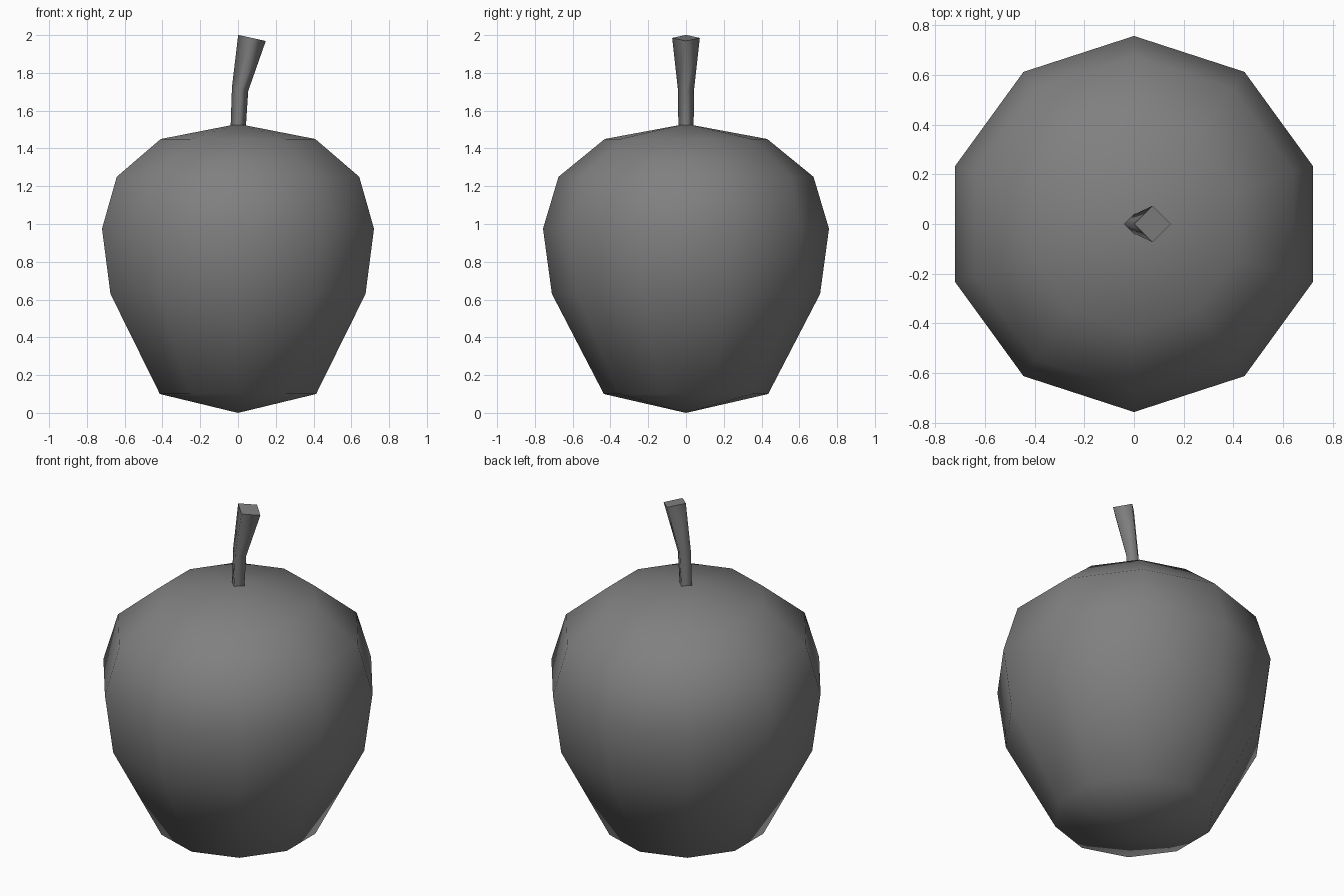
import bpy, bmesh
from math import sin, cos, tau
from mathutils import Vector

cube = bpy.data.objects.get("Cube")
if cube:
    bpy.data.objects.remove(cube)

# One plain grey for the whole fruit
grey = bpy.data.materials.new("matte_grey")
grey.use_nodes = True
colour = (0.216, 0.216, 0.216, 1)
grey.diffuse_color = colour
grey.node_tree.nodes["Principled BSDF"].inputs["Base Color"].default_value = colour


def ring(bm, sides, centre, radius, tilt=0.0, start=0.25):
    """Ring of vertices; tilt is the fall in z per unit of x."""
    verts = []
    for i in range(sides):
        a = tau * (i / sides + start)
        x, y = radius * cos(a), radius * sin(a)
        verts.append(bm.verts.new(Vector(centre) + Vector((x, y, -tilt * x))))
    return verts


def bridge(bm, low, high):
    n = len(low)
    for i in range(n):
        j = (i + 1) % n
        bm.faces.new((low[i], low[j], high[j], high[i]))


def finish(bm, name, flat=()):
    bmesh.ops.recalc_face_normals(bm, faces=bm.faces[:])
    for face in bm.faces:
        face.smooth = face not in flat
    for face in flat:
        for edge in face.edges:
            edge.smooth = False
    mesh = bpy.data.meshes.new(name)
    bm.to_mesh(mesh)
    bm.free()
    mesh.materials.append(grey)
    obj = bpy.data.objects.new(name, mesh)
    bpy.context.collection.objects.link(obj)


# Fruit body: ten-sided turned profile closed by a point at each end
SIDES = 10
profile = [(0.435, 0.10), (0.71, 0.63), (0.757, 0.975), (0.675, 1.25), (0.43, 1.45)]
bm = bmesh.new()
rings = [ring(bm, SIDES, (0, 0, z), r) for r, z in profile]
for low, high in zip(rings, rings[1:]):
    bridge(bm, low, high)
for z, loop in ((0.0, rings[0]), (1.53, rings[-1])):
    pole = bm.verts.new((0, 0, z))
    for i in range(SIDES):
        bm.faces.new((pole, loop[i], loop[(i + 1) % SIDES]))
finish(bm, "fruit_body")

# Stem: four-sided, bending towards +x and widening to a tilted flat end
bm = bmesh.new()
sections = [((0, 0, 1.49), 0.04, 0.0),
            ((0.011, 0, 1.715), 0.043, 0.25),
            ((0.074, 0, 1.985), 0.073, 0.22)]
rings = [ring(bm, 4, *section) for section in sections]
for low, high in zip(rings, rings[1:]):
    bridge(bm, low, high)
caps = [bm.faces.new(rings[0]), bm.faces.new(rings[-1])]
finish(bm, "stem", caps)
